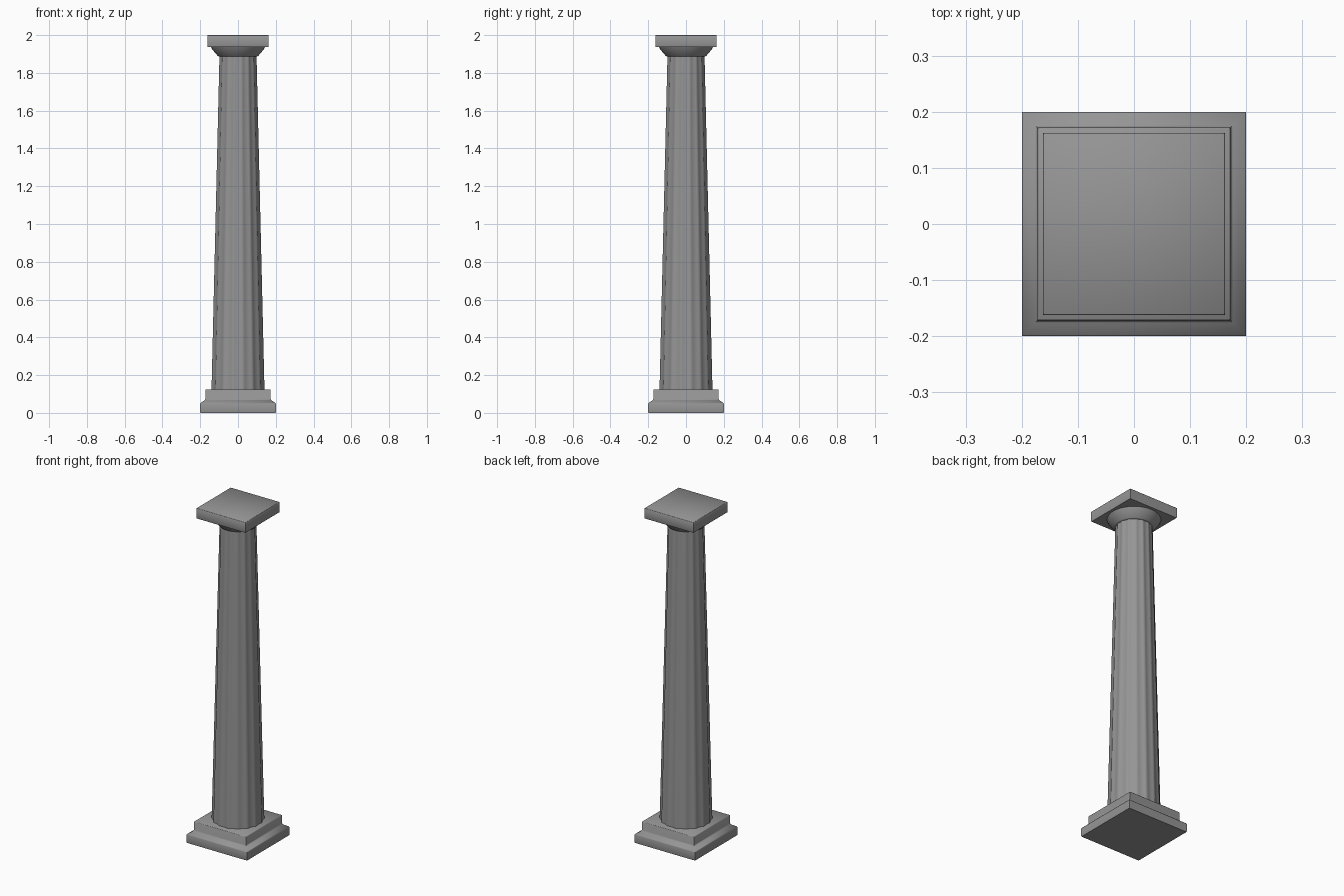
import bpy
import math

if "Cube" in bpy.data.objects:
    bpy.data.objects.remove(bpy.data.objects["Cube"])

FLUTES = 16
STEPS = 6  # points across each flute

# Dark grey stone
stone = bpy.data.materials.new("dark_stone")
stone.diffuse_color = (0.3, 0.3, 0.3, 1.0)
stone.use_nodes = True
stone.node_tree.nodes["Principled BSDF"].inputs["Base Color"].default_value = stone.diffuse_color


def square_ring(half, z):
    return [(sx * half, sy * half, z) for sx, sy in ((-1, -1), (1, -1), (1, 1), (-1, 1))]


def round_ring(radius, z, n=64):
    return [(radius * math.cos(math.tau * i / n), radius * math.sin(math.tau * i / n), z)
            for i in range(n)]


def fluted_ring(radius, z):
    ring = []
    for i in range(FLUTES * STEPS):
        a = math.tau * (i / STEPS + 0.5) / FLUTES
        r = radius * (1 - 0.045 * math.sin(math.pi * (i % STEPS) / STEPS))
        ring.append((r * math.cos(a), r * math.sin(a), z))
    return ring


def loft(name, rings, smooth_angle):
    n = len(rings[0])
    verts = [v for ring in rings for v in ring]
    faces = [tuple(reversed(range(n))), tuple(range(len(verts) - n, len(verts)))]
    for k in range(len(rings) - 1):
        for i in range(n):
            j = (i + 1) % n
            faces.append((k * n + i, k * n + j, (k + 1) * n + j, (k + 1) * n + i))
    mesh = bpy.data.meshes.new(name)
    mesh.from_pydata(verts, [], faces)
    mesh.materials.append(stone)
    obj = bpy.data.objects.new(name, mesh)
    bpy.context.collection.objects.link(obj)
    bpy.ops.object.select_all(action='DESELECT')
    obj.select_set(True)
    bpy.context.view_layer.objects.active = obj
    bpy.ops.object.shade_smooth_by_angle(angle=math.radians(smooth_angle))
    return obj


# Stepped square base with a sloped shoulder
loft("base", [square_ring(h, z) for h, z in
              ((0.199, 0.0), (0.2, 0.003), (0.2, 0.049), (0.198, 0.053),
               (0.176, 0.067), (0.172, 0.075), (0.172, 0.122), (0.169, 0.125))], 50)

# Tapered fluted shaft with soft ridges
loft("shaft", [fluted_ring(0.143, 0.12), fluted_ring(0.1, 1.892)], 75)

# Flared round capital under the top slab
loft("capital", [round_ring(r, z) for r, z in
                 ((0.103, 1.887), (0.107, 1.89), (0.122, 1.907), (0.136, 1.924), (0.145, 1.941))], 50)

# Square top slab
loft("top_slab", [square_ring(h, z) for h, z in
                  ((0.161, 1.938), (0.162, 1.94), (0.162, 1.998), (0.16, 2.0))], 50)
